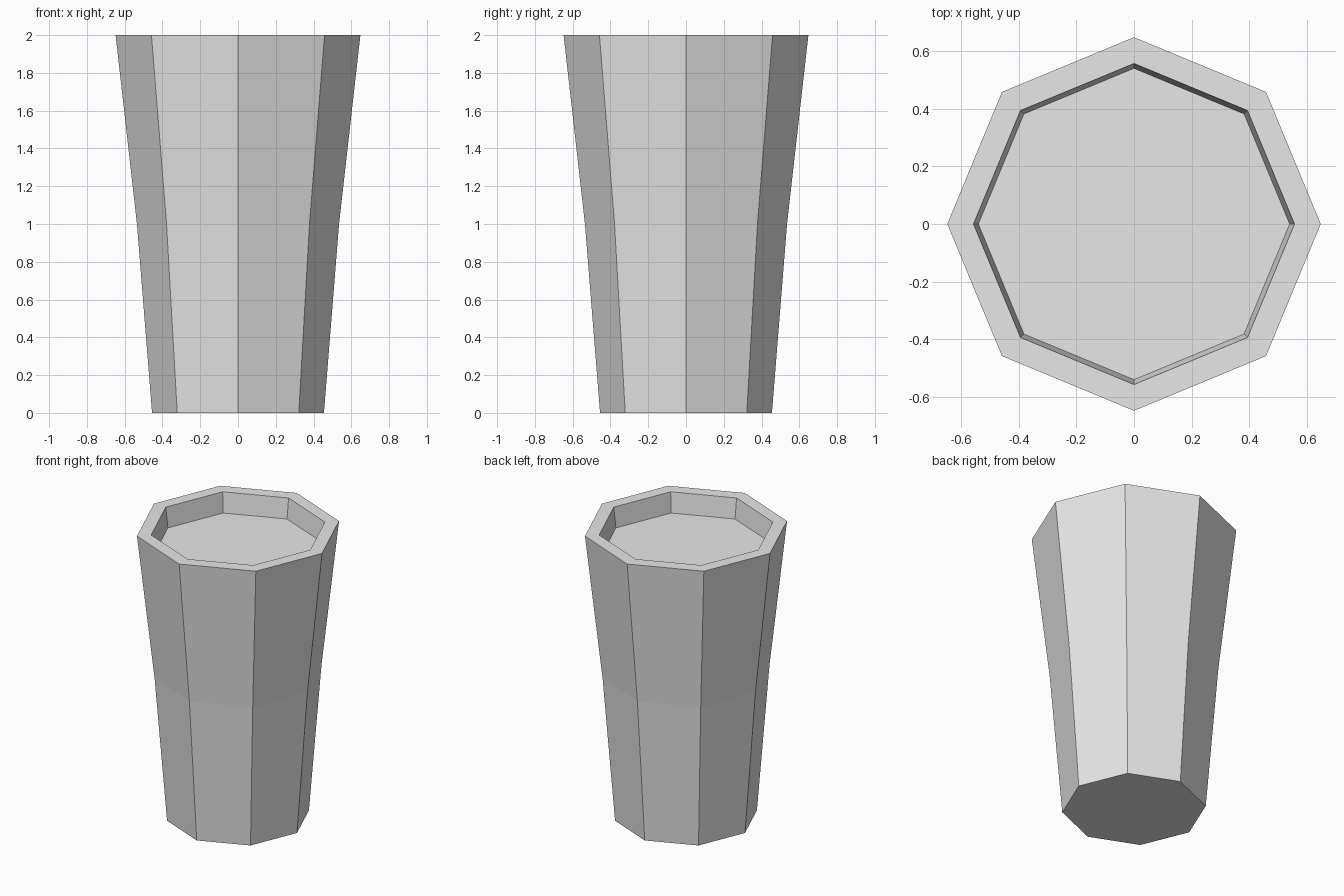
import bpy, bmesh
from math import cos, sin, pi

cube = bpy.data.objects.get("Cube")
if cube:
    bpy.data.objects.remove(cube, do_unlink=True)

SIDES = 8

# Plain grey material
grey = bpy.data.materials.new("light_grey")
grey.use_nodes = True
colour = (0.8, 0.8, 0.8, 1)
grey.diffuse_color = colour
grey.node_tree.nodes["Principled BSDF"].inputs["Base Color"].default_value = colour


def lathe(name, profile, material):
    """Revolve (radius, height) points into a faceted body capped at both ends."""
    bm = bmesh.new()
    rings = []
    for r, z in profile:
        rings.append([bm.verts.new((r * cos(2 * pi * i / SIDES), r * sin(2 * pi * i / SIDES), z))
                      for i in range(SIDES)])
    for low, high in zip(rings, rings[1:]):
        for i in range(SIDES):
            j = (i + 1) % SIDES
            bm.faces.new((low[i], low[j], high[j], high[i]))
    bm.faces.new(rings[0][::-1])
    bm.faces.new(rings[-1])
    mesh = bpy.data.meshes.new(name)
    bm.to_mesh(mesh)
    bm.free()
    mesh.materials.append(material)
    obj = bpy.data.objects.new(name, mesh)
    bpy.context.collection.objects.link(obj)
    return obj


# Tapered planter: base, slight bend at mid height, rim, inner lip, recessed floor
lathe("planter", [(0.455, 0), (0.535, 1), (0.648, 2), (0.557, 2), (0.54, 1.86)], grey)
